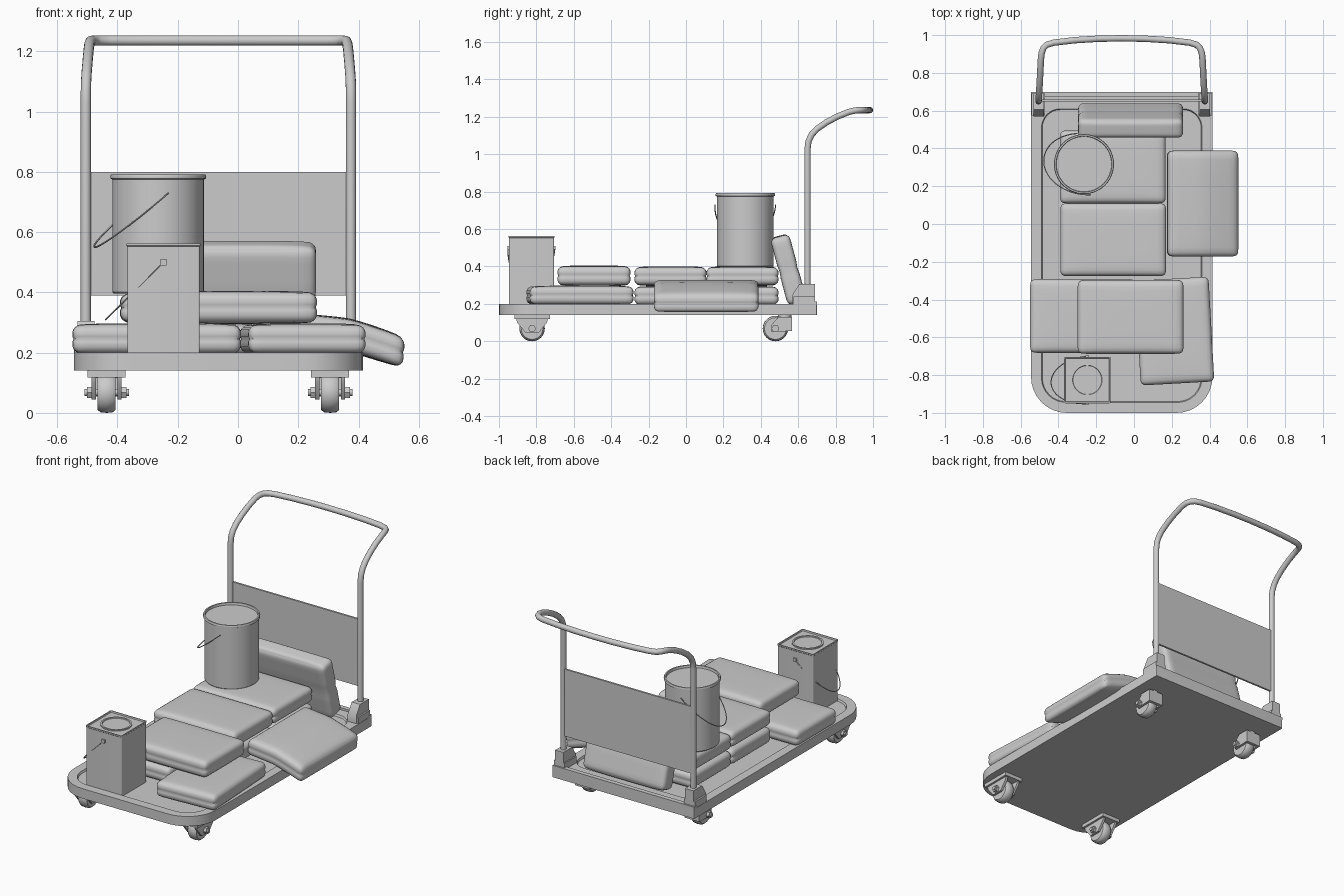
import bpy, bmesh, math
from math import sin, cos, pi
from mathutils import Vector, Euler

if "Cube" in bpy.data.objects:
    bpy.data.objects.remove(bpy.data.objects["Cube"])

MID = -0.065  # x of the trolley's own centre line


def finish(name, bm, angle=35):
    bmesh.ops.recalc_face_normals(bm, faces=bm.faces)
    me = bpy.data.meshes.new(name)
    bm.to_mesh(me)
    bm.free()
    ob = bpy.data.objects.new(name, me)
    bpy.context.collection.objects.link(ob)
    bpy.ops.object.select_all(action='DESELECT')
    ob.select_set(True)
    bpy.context.view_layer.objects.active = ob
    bpy.ops.object.shade_smooth_by_angle(angle=math.radians(angle))
    return ob


def loft(name, rings, angle=35):
    """Skin closed rings of equal length and cap both ends."""
    bm = bmesh.new()
    vr = [[bm.verts.new(p) for p in r] for r in rings]
    n = len(vr[0])
    for a, b in zip(vr, vr[1:]):
        for i in range(n):
            j = (i + 1) % n
            bm.faces.new((a[i], a[j], b[j], b[i]))
    bm.faces.new(vr[0])
    bm.faces.new(vr[-1])
    return finish(name, bm, angle)


def outline(x0, x1, y0, y1, rf, rr, z):
    """Rounded rectangle: front corner radius rf, rear corner radius rr."""
    pts = []
    for cx, cy, r, a0 in ((x1 - rr, y1 - rr, rr, 0), (x0 + rr, y1 - rr, rr, 90),
                          (x0 + rf, y0 + rf, rf, 180), (x1 - rf, y0 + rf, rf, 270)):
        for k in range(9):
            a = math.radians(a0 + k * 90 / 8)
            pts.append((cx + r * cos(a), cy + r * sin(a), z))
    return pts


def prism_x(name, x0, x1, profile):
    return loft(name, [[(x, y, z) for y, z in profile] for x in (x0, x1)])


def box(name, x0, x1, y0, y1, z0, z1):
    return prism_x(name, x0, x1, [(y0, z0), (y1, z0), (y1, z1), (y0, z1)])


def lathe(name, cx, cy, profile, n=48):
    return loft(name, [[(cx + r * cos(2 * pi * i / n), cy + r * sin(2 * pi * i / n), z)
                        for i in range(n)] for r, z in profile])


def roller(name, cx, cy, cz, profile, n=32):
    """Lathe about the x axis; profile is (radius, x offset)."""
    return loft(name, [[(cx + dx, cy + r * cos(2 * pi * i / n), cz + r * sin(2 * pi * i / n))
                        for i in range(n)] for r, dx in profile])


def tube(name, pts, radius, res=4):
    cu = bpy.data.curves.new(name, 'CURVE')
    cu.dimensions = '3D'
    cu.bevel_depth = radius
    cu.bevel_resolution = res
    cu.use_fill_caps = True
    sp = cu.splines.new('POLY')
    sp.points.add(len(pts) - 1)
    for p, q in zip(sp.points, pts):
        p.co = (*q, 1)
    ob = bpy.data.objects.new(name, cu)
    bpy.context.collection.objects.link(ob)
    bpy.ops.object.select_all(action='DESELECT')
    ob.select_set(True)
    bpy.context.view_layer.objects.active = ob
    bpy.ops.object.convert(target='MESH')
    bpy.ops.object.shade_smooth_by_angle(angle=math.radians(45))


def pad(name, centre, size, rot=(0, 0, 0), droop=0.0, r=0.028, puff=0.006):
    """Soft cushion: rounded box with slight puff and a side seam."""
    bm = bmesh.new()
    bmesh.ops.create_cube(bm, size=2)
    bmesh.ops.subdivide_edges(bm, edges=bm.edges[:], cuts=15, use_grid_fill=True)
    half = Vector(size) / 2 - Vector((0, 0, puff))
    rm = Euler([math.radians(a) for a in rot]).to_matrix()
    for v in bm.verts:
        seam = abs(v.co.z) < 0.01
        u = Vector([sin(c * pi / 2) for c in v.co])
        p = Vector([a * h for a, h in zip(u, half)])
        q = Vector([max(-(h - r), min(h - r, a)) for a, h in zip(p, half)])
        d = p - q
        if d.length > 1e-6:
            p = q + d.normalized() * r
        p.z += puff * u.z * (1 - u.x ** 4) * (1 - u.y ** 4)
        if seam:
            p.x *= 1 - 0.004 / half.x
            p.y *= 1 - 0.004 / half.y
        if droop:  # outer end sags over the deck edge
            t = max(0, p.x + 0.02)
            p.z -= droop * t * t / (t + 0.05)
            p.x -= 0.0 if t == 0 else 0.12 * t * p.z
        v.co = rm @ p + Vector(centre)
    finish(name, bm, 60)


# deck with shallow tray
loft("deck", [outline(-.545, .415, -1, .70, .19, .004, .14),
              outline(-.545, .415, -1, .70, .19, .004, .20),
              outline(-.49, .36, -.945, .61, .13, .10, .20),
              outline(-.485, .355, -.94, .605, .125, .095, .188)])
box("rear_lip", -.545, .415, .672, .70, .195, .212)

# push handle, mirrored about the centre line
half_path = [(.44, .65, .22), (.44, .65, 1.03), (.44, .655, 1.07), (.439, .672, 1.105),
             (.437, .70, 1.135), (.434, .75, 1.17), (.431, .81, 1.202), (.428, .87, 1.226),
             (.424, .905, 1.234), (.414, .932, 1.236), (.396, .949, 1.236), (.36, .96, 1.236),
             (.25, .973, 1.236), (.12, .981, 1.236)]
path = [(MID - x, y, z) for x, y, z in half_path] + [(MID, .983, 1.236)] + \
       [(MID + x, y, z) for x, y, z in reversed(half_path)]
tube("push_handle", path, .017, 5)
box("back_panel", -.495, .365, .648, .66, .39, .80)

# handle brackets
for s, side in ((-1, "left"), (1, "right")):
    a, b = sorted((MID + s * .405, MID + s * .478))
    prism_x(side + "_bracket_base", a, b, [(.575, .195), (.69, .195), (.69, .24), (.575, .24)])
    a, b = sorted((MID + s * .412, MID + s * .468))
    prism_x(side + "_bracket", a, b, [(.57, .20), (.69, .20), (.69, .305), (.605, .305), (.57, .25)])

# casters
tyre = [(.03, -.03), (.058, -.03), (.066, -.02), (.068, 0), (.066, .02), (.058, .03), (.03, .03)]
for s, side in ((-1, "left"), (1, "right")):
    x = MID + s * .371
    for end, wy in (("front", -.823), ("rear", .478)):
        tag = end + "_" + side
        roller(tag + "_wheel", x, wy, .068, tyre)
        roller(tag + "_axle", x, wy, .068, [(.012, -.074), (.012, .074)], 12)
        for t in (-1, 1):
            roller(tag + "_nut", x + t * .058, wy, .068, [(.021, -.008), (.021, .008)], 6)
            if end == "front":
                prof = [(wy - .085, .122), (wy + .085, .122), (wy + .08, .10), (wy + .035, .045),
                        (wy - .035, .045), (wy - .08, .10)]
            else:
                prof = [(wy - .02, .05), (wy + .085, .055), (wy + .085, .122), (wy + .01, .122),
                        (wy - .02, .09)]
            prism_x(tag + "_fork", x + t * .036, x + t * .05, prof)
        if end == "front":
            box(tag + "_plate", x - .063, x + .063, wy - .095, wy + .095, .118, .142)
        else:
            box(tag + "_fork_bridge", x - .05, x + .05, wy + .07, wy + .088, .055, .13)
            box(tag + "_plate", x - .05, x + .05, wy + .012, wy + .088, .115, .13)
            lathe(tag + "_swivel", x, wy + .05, [(.035, .125), (.035, .145)], 24)

# stacked pads
LONG, DEEP = .56, .39
pad("front_left_pad", (-.27, -.487, .245), (LONG, DEEP, .105))
pad("front_right_pad", (.215, -.567, .245), (.39, .555, .105), (0, 0, 3.2))
pad("front_top_pad", (-.018, -.492, .35), (LONG, DEEP, .11))
for level, z in (("lower", .243), ("upper", .348)):
    pad(level + "_middle_pad", (-.11, -.083, z), (LONG, .385, .105))
    pad(level + "_rear_pad", (-.112, .302, z), (LONG, .385, .105))
pad("leaning_pad", (-.018, .548, .382), (.555, .105, .378), (15, 0, 0))
pad("drooping_pad", (.365, .108, .26), (.38, .56, .11), (0, 6, 0), droop=.24)


def bail(name, c, u, d):
    """Half-ring wire handle: hinge axis u, hang direction d."""
    c, u, d = Vector(c), Vector(u), Vector(d)
    tube(name, [c + u * cos(pi * k / 32) + d * sin(pi * k / 32) for k in range(33)], .003, 1)


# round bucket with rolled rim and recessed lid
lathe("bucket", -.265, .317, [(.148, .397), (.152, .402), (.152, .775), (.158, .778), (.159, .786),
                              (.156, .792), (.148, .792), (.146, .778)])
bail("bucket_handle", (-.265, .317, .73), (.035, -.162, 0), (-.21, -.01, -.18))

# square tin with lid
TX, TY = -.247, -.826


def square(h, z):
    return outline(TX - h, TX + h, TY - h, TY + h, .006, .006, z)


loft("square_tin", [square(.120, .19), square(.120, .552), square(.123, .555), square(.123, .563),
                    square(.117, .563), square(.115, .555)])
lathe("tin_lid", TX, TY, [(.088, .553), (.088, .562), (.078, .562), (.076, .557)])
bail("tin_handle", (TX, TY, .50), (0, .125, 0), (-.192, -.012, -.19))
for t in (-1, 1):
    box("tin_handle_lug", TX - .01, TX + .01, TY + t * .124 - .005, TY + t * .124 + .005, .49, .51)
